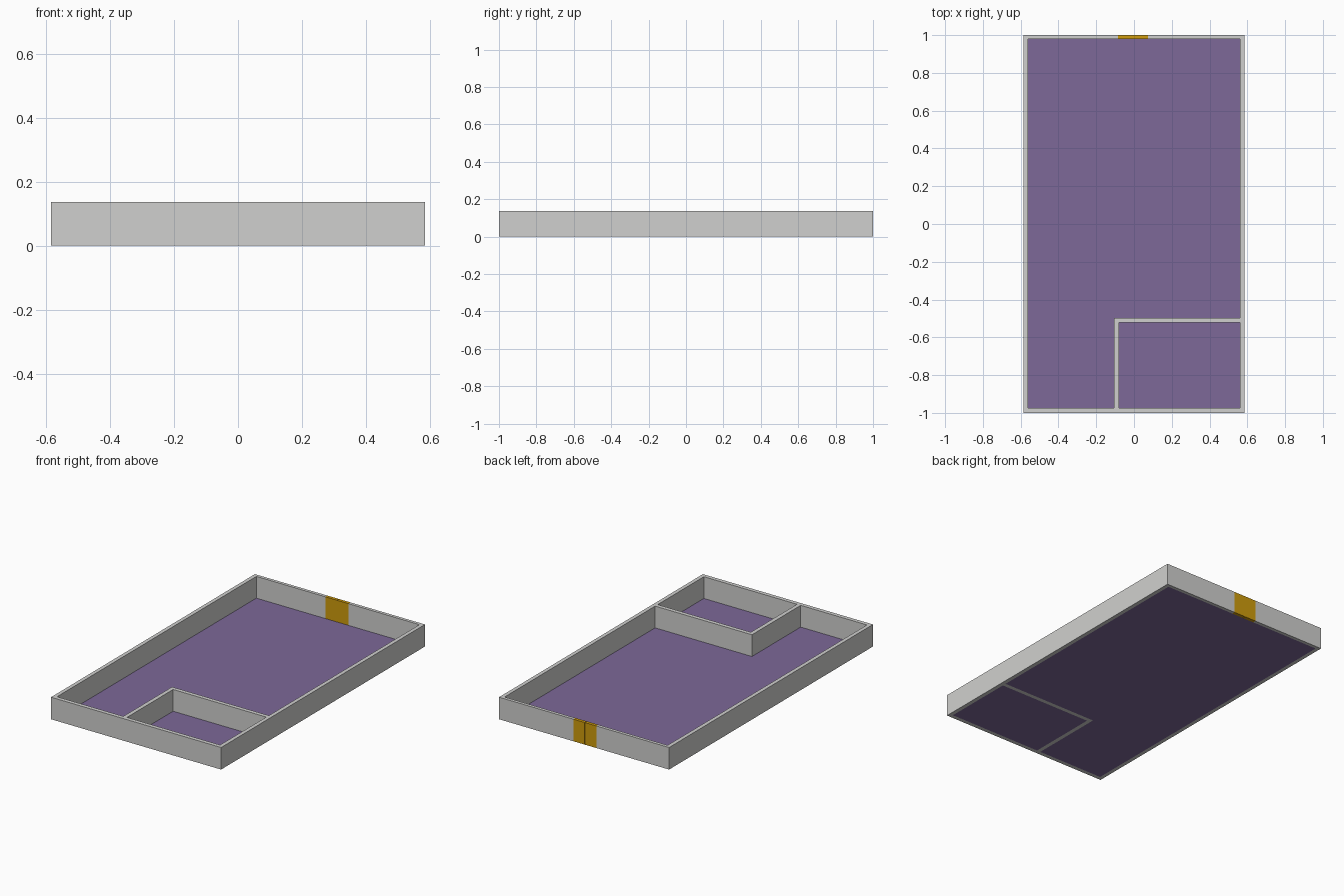
import bpy, bmesh

if "Cube" in bpy.data.objects:
    bpy.data.objects.remove(bpy.data.objects["Cube"])


def material(name, rgb):
    m = bpy.data.materials.new(name)
    m.diffuse_color = (*rgb, 1)
    m.use_nodes = True
    m.node_tree.nodes["Principled BSDF"].inputs["Base Color"].default_value = m.diffuse_color
    return m


WALL = material("light_grey", (0.63, 0.63, 0.62))
FLOOR = material("muted_purple", (0.205, 0.14, 0.315))
DOOR = material("ochre", (0.62, 0.33, 0.004))

X, Y, H = 0.584, 1.0, 0.137              # outer half sizes and wall height
XI, YB, YF = 0.56, 0.98, -0.975          # inner faces of the outer walls
PX0, PX1, PY0, PY1 = -0.105, -0.08, -0.522, -0.497   # partition walls
DX0, DX1 = -0.085, 0.074                 # door opening
FT = 0.002                               # floor thickness


def prism(name, outline, z0, z1, mat):
    """Extrude a counter-clockwise plan outline from z0 to z1."""
    bm = bmesh.new()
    base = bm.faces.new([bm.verts.new((x, y, z0)) for x, y in outline])
    new = bmesh.ops.extrude_face_region(bm, geom=[base], use_keep_orig=True)["geom"]
    bmesh.ops.translate(bm, vec=(0, 0, z1 - z0),
                        verts=[v for v in new if isinstance(v, bmesh.types.BMVert)])
    bmesh.ops.recalc_face_normals(bm, faces=bm.faces)
    me = bpy.data.meshes.new(name)
    bm.to_mesh(me)
    bm.free()
    me.materials.append(mat)
    ob = bpy.data.objects.new(name, me)
    bpy.context.collection.objects.link(ob)
    return ob


def rect(x0, x1, y0, y1):
    return [(x0, y0), (x1, y0), (x1, y1), (x0, y1)]


# Outer walls: one continuous ring, open at the doorway
prism("outer_walls", [
    (DX0, Y), (-X, Y), (-X, -Y), (X, -Y), (X, Y), (DX1, Y),
    (DX1, YB), (XI, YB), (XI, YF), (-XI, YF), (-XI, YB), (DX0, YB)], 0, H, WALL)

# L-shaped partition around the corner room
prism("partition_wall", [
    (PX0, YF), (PX1, YF), (PX1, PY0), (XI, PY0), (XI, PY1), (PX0, PY1)], 0, H, WALL)

# Floors of the two rooms
prism("main_floor", [
    (-XI, YF), (PX0, YF), (PX0, PY1), (XI, PY1), (XI, YB), (-XI, YB)], 0, FT, FLOOR)
prism("corner_room_floor", rect(PX1, XI, YF, PY0), 0, FT, FLOOR)

# Double door: two leaves with a narrow gap between them
mid, gap = (DX0 + DX1) / 2, 0.001
for side, x0, x1 in (("left", DX0, mid - gap), ("right", mid + gap, DX1)):
    prism("door_leaf_" + side, rect(x0, x1, YB, Y), 0, H, DOOR)
